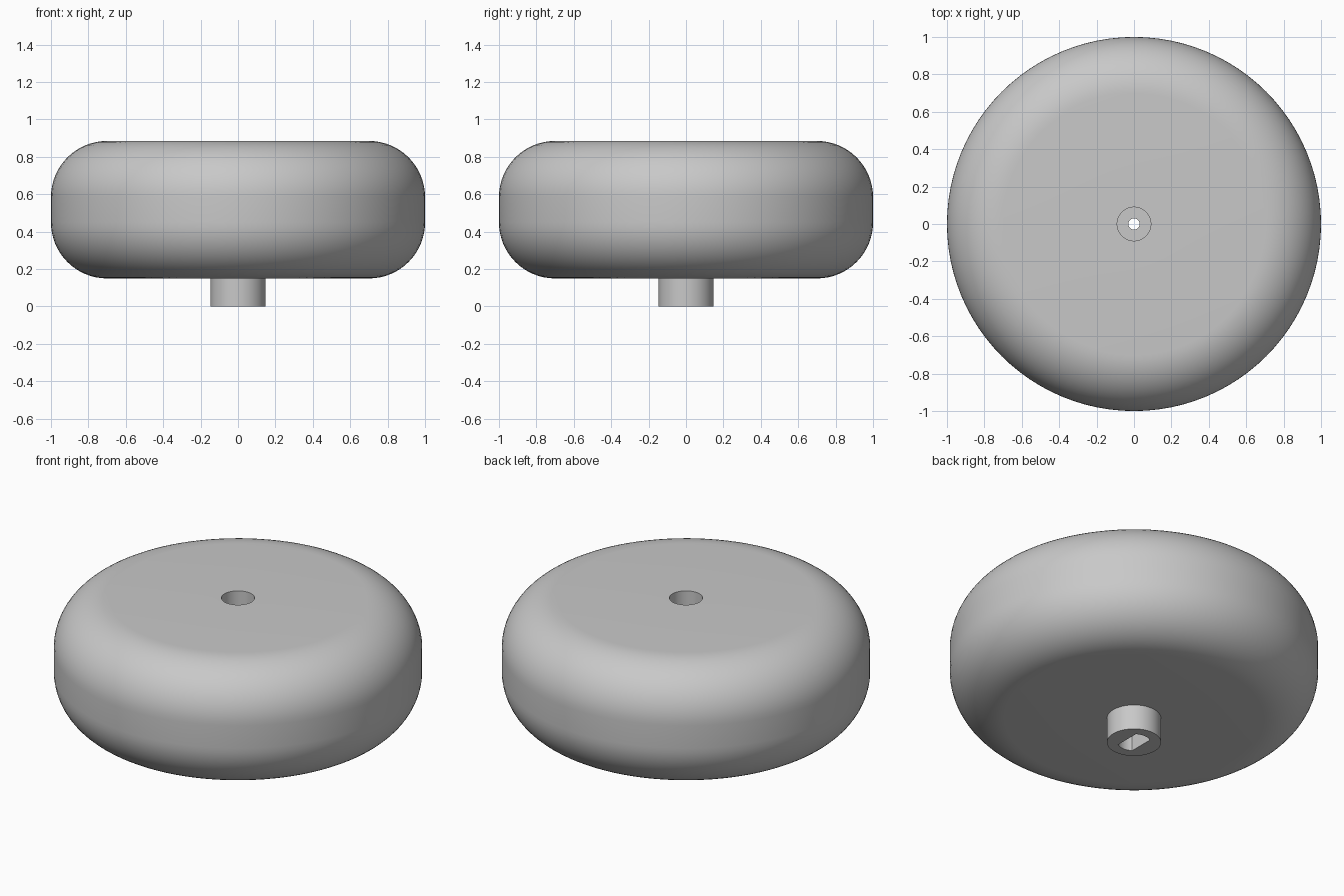
import bpy, bmesh
from math import sin, cos, pi, radians

cube = bpy.data.objects.get("Cube")
if cube:
    bpy.data.objects.remove(cube, do_unlink=True)

SEGMENTS = 96
FLAT = 0.05  # half width between the two flats of the shaft socket

grey = bpy.data.materials.new("plain_grey")
grey.use_nodes = True
colour = (0.58, 0.58, 0.58, 1)
grey.diffuse_color = colour
grey.node_tree.nodes["Principled BSDF"].inputs["Base Color"].default_value = colour


def lathe(name, profile):
    """Spin (radius, height, flattened) points about z, walking with the outside on the left."""
    bm = bmesh.new()
    rings = []
    for radius, z, flattened in profile:
        ring = []
        for i in range(SEGMENTS):
            a = 2 * pi * i / SEGMENTS
            x, y = radius * cos(a), radius * sin(a)
            if flattened:
                x = max(-FLAT, min(FLAT, x))
            ring.append(bm.verts.new((x, y, z)))
        rings.append(ring)
    for upper, lower in zip(rings, rings[1:]):
        for i in range(SEGMENTS):
            j = (i + 1) % SEGMENTS
            bm.faces.new((upper[i], lower[i], lower[j], upper[j]))
    mesh = bpy.data.meshes.new(name)
    bm.to_mesh(mesh)
    bm.free()
    mesh.materials.append(grey)
    obj = bpy.data.objects.new(name, mesh)
    bpy.context.collection.objects.link(obj)
    bpy.ops.object.select_all(action='DESELECT')
    obj.select_set(True)
    bpy.context.view_layer.objects.active = obj
    bpy.ops.object.shade_smooth_by_angle(angle=radians(30))
    return obj


def fillet(centre_z, start, steps=16, size=0.3):
    """Quarter round from angle start, turning downwards."""
    angles = [start - pi / 2 * k / steps for k in range(steps + 1)]
    return [(1 - size + size * cos(a), centre_z + size * sin(a), False) for a in angles]


bottom, top, web = 0.15, 0.885, 0.4
bore, hole, stem = 0.03, 0.09, 0.147

# Rounded body with the screw recess in its top
lathe("knob_body",
      [(bore, web, False), (hole, web, False), (hole, top, False)]
      + fillet(top - 0.3, pi / 2)
      + fillet(bottom + 0.3, 0)
      + [(stem, bottom, False)])

# Stem with a two-flat shaft socket and the narrow through bore
lathe("mounting_stem",
      [(stem, bottom, False), (stem, 0, False), (hole, 0, True),
       (hole, 0.3, True), (bore, 0.3, False), (bore, web, False)])
